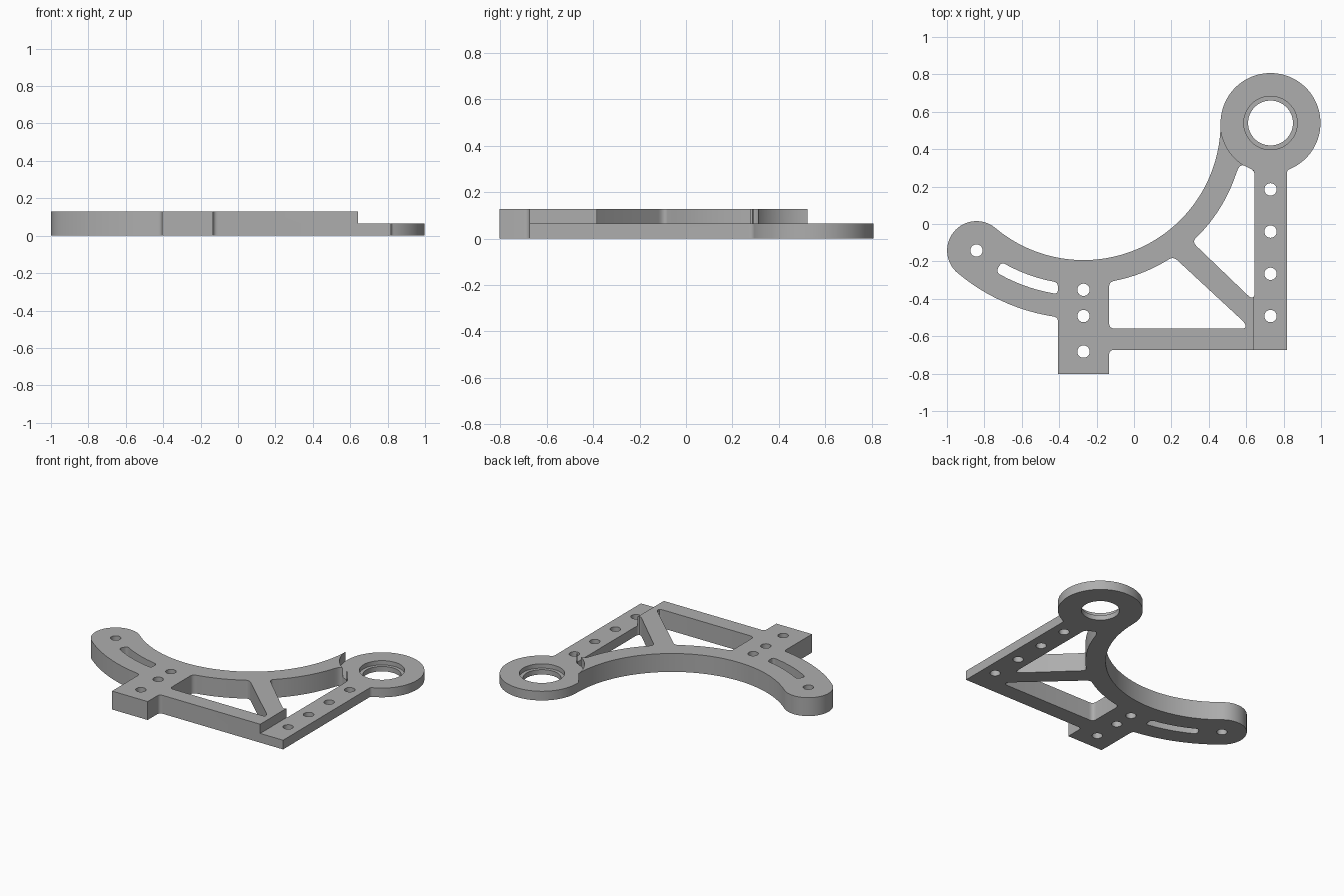
import bpy
import bmesh
from math import cos, sin, radians
from mathutils import Vector

if "Cube" in bpy.data.objects:
    bpy.data.objects.remove(bpy.data.objects["Cube"])

HEIGHT, STEP = 0.128, 0.064
ARC_C = Vector((-0.27, 0.54))      # shared centre of all long arcs
RING_C = Vector((0.73, 0.54))
RING_R = 0.267
RIM, BAND, OUTER = 0.733, 0.86, 1.047
TIP_R = (OUTER - RIM) / 2
TIP_ANGLE = 230


def polar(c, r, a):
    return Vector((c.x + r * cos(radians(a)), c.y + r * sin(radians(a))))


def arc(c, r, a0, a1):
    n = max(6, int(abs(a1 - a0) / 2.5))
    return [polar(c, r, a0 + (a1 - a0) * i / n) for i in range(n + 1)]


def corner(p, q, s, n=6):
    """Rounded corner from p to s, pulled towards q."""
    p, q, s = Vector(p), Vector(q), Vector(s)
    return [p * (1 - t) ** 2 + q * 2 * t * (1 - t) + s * t * t
            for t in (i / n for i in range(n + 1))]


def circle(c, r, n=40):
    return [polar(c, r, 360 * i / n) for i in range(n)]


# Outer contour: ring, concave rim, rounded arm tip, arm, mounting block, base bar
tip = polar(ARC_C, RIM + TIP_R, TIP_ANGLE)
outline = (arc(RING_C, RING_R, -67, 180)
           + arc(ARC_C, RIM, 0, TIP_ANGLE - 360)[1:]
           + arc(tip, TIP_R, 50, 230)[1:]
           + arc(ARC_C, OUTER, TIP_ANGLE, 261)[1:]
           + corner(polar(ARC_C, OUTER, 261), (-0.407, -0.497), (-0.407, -0.52))[1:]
           + [Vector((-0.407, -0.803)), Vector((-0.133, -0.803))]
           + corner((-0.133, -0.70), (-0.133, -0.673), (-0.106, -0.673))
           + [Vector((0.818, -0.673))]
           + corner((0.818, 0.27), (0.818, 0.289), polar(RING_C, RING_R, -67))[:-1])

# Curved slot in the arm
slot_in, slot_out = 0.863, 0.925
slot = (arc(ARC_C, slot_out, 241.5, 260)
        + corner(polar(ARC_C, slot_out, 260), (-0.407, -0.375), (-0.407, -0.352))[1:]
        + corner((-0.407, -0.335), (-0.407, -0.312), polar(ARC_C, slot_in, 259.3))
        + arc(ARC_C, slot_in, 259.3, 241)[1:]
        + corner(polar(ARC_C, slot_in, 241), polar(ARC_C, slot_in, 239.5),
                 polar(ARC_C, 0.885, 239.5))[1:]
        + corner(polar(ARC_C, 0.9, 239.5), polar(ARC_C, slot_out, 239.5),
                 polar(ARC_C, slot_out, 241.5))[:-1])

# Triangular window beside the strip
side_window = (arc(ARC_C, BAND, -18, -46)
               + corner(polar(ARC_C, BAND, -46), (0.311, -0.095), (0.335, -0.119))[1:]
               + corner((0.605, -0.378), (0.645, -0.416), (0.645, -0.363))
               + corner((0.645, 0.26), (0.645, 0.289), (0.615, 0.299))
               + corner((0.59, 0.312), (0.565, 0.324), polar(ARC_C, BAND, -18))[:-1])

# Large window above the base bar
main_window = (arc(ARC_C, BAND, 281.5, 302)
               + corner(polar(ARC_C, BAND, 302), (0.211, -0.173), (0.235, -0.197))[1:]
               + corner((0.575, -0.512), (0.623, -0.56), (0.57, -0.56))
               + corner((-0.10, -0.56), (-0.133, -0.56), (-0.133, -0.53))
               + corner((-0.133, -0.335), (-0.133, -0.307), polar(ARC_C, BAND, 281.5))[:-1])

# Bolt holes and bearing bore
bolts = [tip]
bolts += [Vector((-0.27, y)) for y in (-0.352, -0.492, -0.682)]
bolts += [Vector((0.73, 0.185 - 0.2257 * i)) for i in range(4)]
loops = [outline, slot, side_window, main_window, circle(RING_C, 0.12, 72)]
loops += [circle(b, 0.033) for b in bolts]


def extrude_profile(name, loops, z0, z1):
    """Fill closed 2D loops (inner ones become holes) and extrude from z0 to z1."""
    cu = bpy.data.curves.new(name, 'CURVE')
    cu.dimensions, cu.fill_mode = '2D', 'BOTH'
    cu.extrude = (z1 - z0) / 2
    for pts in loops:
        sp = cu.splines.new('POLY')
        sp.points.add(len(pts) - 1)
        for point, co in zip(sp.points, pts):
            point.co = (co.x, co.y, 0, 1)
        sp.use_cyclic_u = True
    tmp = bpy.data.objects.new(name + "_curve", cu)
    bpy.context.collection.objects.link(tmp)
    deps = bpy.context.evaluated_depsgraph_get()
    me = bpy.data.meshes.new_from_object(tmp.evaluated_get(deps))
    bpy.data.objects.remove(tmp)
    bm = bmesh.new()
    bm.from_mesh(me)
    bmesh.ops.remove_doubles(bm, verts=bm.verts, dist=1e-5)
    bmesh.ops.translate(bm, verts=bm.verts, vec=(0, 0, (z0 + z1) / 2))
    bmesh.ops.recalc_face_normals(bm, faces=bm.faces)
    bm.to_mesh(me)
    bm.free()
    ob = bpy.data.objects.new(name, me)
    bpy.context.collection.objects.link(ob)
    return ob


bracket = extrude_profile("bracket_plate", loops, 0, HEIGHT)

# Lower the strip and ring to half height, then counterbore the ring
strip_box = [Vector(p) for p in ((0.642, -0.9), (0.95, -0.9), (0.95, 0.5), (0.642, 0.5))]
cutters = [
    extrude_profile("strip_cutter", [strip_box], STEP, 0.3),
    extrude_profile("ring_cutter", [circle(RING_C, RING_R + 0.001, 144)], STEP, 0.3),
    extrude_profile("counterbore_cutter", [circle(RING_C, 0.143, 72)], STEP - 0.03, 0.3),
]
for cutter in cutters:
    cutter.hide_render = True
    mod = bracket.modifiers.new(cutter.name, 'BOOLEAN')
    mod.operation, mod.solver, mod.object = 'DIFFERENCE', 'EXACT', cutter
bpy.context.view_layer.update()
deps = bpy.context.evaluated_depsgraph_get()
cut_mesh = bpy.data.meshes.new_from_object(bracket.evaluated_get(deps))
bracket.modifiers.clear()
bracket.data = cut_mesh
for cutter in cutters:
    bpy.data.objects.remove(cutter)

# Plain grey metal
grey = bpy.data.materials.new("plain_grey")
grey.use_nodes = True
color = (0.42, 0.42, 0.42, 1)
grey.diffuse_color = color
grey.node_tree.nodes["Principled BSDF"].inputs["Base Color"].default_value = color
cut_mesh.materials.clear()
cut_mesh.materials.append(grey)

bpy.ops.object.select_all(action='DESELECT')
bracket.select_set(True)
bpy.context.view_layer.objects.active = bracket
bpy.ops.object.shade_smooth_by_angle(angle=radians(30))
